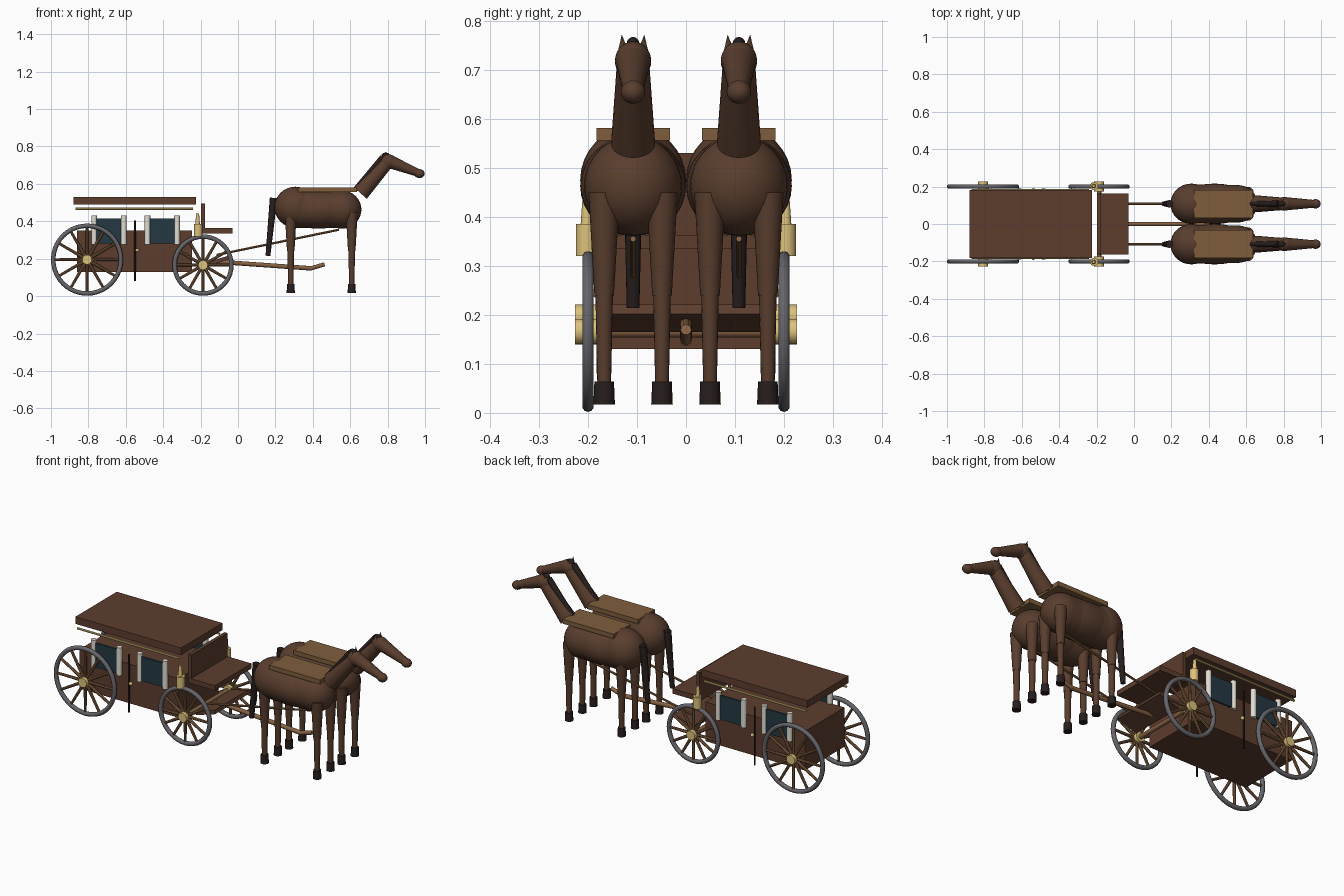
import bpy
import math
from mathutils import Vector

cube = bpy.data.objects.get("Cube")
if cube:
    bpy.data.objects.remove(cube, do_unlink=True)


def material(name, rgb):
    m = bpy.data.materials.new(name)
    m.use_nodes = True
    color = (*rgb, 1)
    m.diffuse_color = color
    m.node_tree.nodes["Principled BSDF"].inputs["Base Color"].default_value = color
    return m


COACH = material("coach brown", (.11, .047, .027))
HORSE = material("horse brown", (.1, .047, .027))
BLACK = material("mane black", (.02, .013, .012))
WOOD = material("light wood", (.24, .12, .055))
BLANKET = material("blanket tan", (.21, .11, .045))
GOLD = material("brass", (.72, .54, .2))
IRON = material("iron grey", (.13, .13, .145))
CREAM = material("curtain cream", (.75, .73, .65))
GLASS = material("dark glass", (.018, .04, .055))


def finish(name, mat, smooth=True):
    ob = bpy.context.object
    ob.name = name
    ob.data.materials.append(mat)
    if smooth:
        bpy.ops.object.shade_smooth_by_angle(angle=math.radians(40))
    return ob


def box(name, mat, lo, hi, tilt=0):
    lo, hi = Vector(lo), Vector(hi)
    bpy.ops.mesh.primitive_cube_add(size=1, location=(lo + hi) / 2, rotation=(0, tilt, 0))
    bpy.context.object.scale = hi - lo
    return finish(name, mat, False)


def rod(name, mat, a, b, r1, r2=None, sides=16):
    """Straight, optionally tapered, bar from a to b."""
    a, b = Vector(a), Vector(b)
    d = b - a
    bpy.ops.mesh.primitive_cone_add(vertices=sides, radius1=r1, radius2=r1 if r2 is None else r2,
                                    depth=d.length, location=(a + b) / 2,
                                    rotation=d.to_track_quat('Z', 'Y').to_euler())
    return finish(name, mat)


def ball(name, mat, center, radii):
    bpy.ops.mesh.primitive_uv_sphere_add(segments=32, ring_count=16, radius=1, location=center)
    bpy.context.object.scale = radii
    return finish(name, mat)


def wheel(name, x, y, z, radius):
    tire = .012
    bpy.ops.mesh.primitive_torus_add(major_radius=radius - tire, minor_radius=tire,
                                     major_segments=40, minor_segments=10,
                                     location=(x, y, z), rotation=(math.pi / 2, 0, 0))
    finish(name + "_tire", IRON)
    for i in range(12):
        a = i * math.tau / 12
        tip = (x + math.cos(a) * (radius - tire), y, z + math.sin(a) * (radius - tire))
        rod(name + "_spoke", WOOD, (x, y, z), tip, .009, .007, 8)
    rod(name + "_hub", GOLD, (x, y - .027, z), (x, y + .027, z), .026)


# Coach body, roof and driver's place
box("coach_body", COACH, (-.86, -.175, .13), (-.245, .175, .35))
box("roof", COACH, (-.88, -.183, .49), (-.225, .183, .53))
box("seat_back", COACH, (-.197, -.16, .335), (-.177, .16, .495))
box("seat", COACH, (-.195, -.163, .335), (-.03, .163, .363))
box("footboard", COACH, (-.155, -.16, .183), (-.03, .16, .203), -.3)

# Both sides of the coach
for side, s in (("left", 1), ("right", -1)):
    rod(side + "_roof_rail", GOLD, (-.87, s * .18, .467), (-.24, s * .18, .467), .006, sides=8)
    rod(side + "_door_strip", BLACK, (-.551, s * .178, .08), (-.551, s * .178, .405), .005, sides=8)
    ball(side + "_door_handle", GOLD, (-.538, s * .182, .245), (.01, .01, .01))
    for x in (-.69, -.405):
        box(side + "_window", GLASS, (x - .068, s * .178 - .006, .28), (x + .068, s * .178 + .006, .415))
        for e in (-1, 1):
            rod(side + "_curtain", CREAM, (x + e * .079, s * .178, .275),
                (x + e * .079, s * .178, .432), .015)
    rod(side + "_lamp", GOLD, (-.213, s * .203, .32), (-.213, s * .203, .385), .022)
    rod(side + "_lamp_chimney", GOLD, (-.216, s * .203, .385), (-.216, s * .203, .442), .012, .008)
    wheel(side + "_rear_wheel", -.807, s * .2, .195, .193)
    wheel(side + "_front_wheel", -.187, s * .2, .166, .164)
    rod(side + "_trace", WOOD, (-.115, s * .108, .22), (.54, s * .108, .355), .006, sides=8)
for x, z in ((-.807, .195), (-.187, .166)):
    rod("axle", WOOD, (x, -.2, z), (x, .2, z), .012)

# Draft pole with its raised tip
rod("draft_pole", WOOD, (-.13, 0, .185), (.395, 0, .148), .012)
rod("pole_tip", WOOD, (.385, 0, .147), (.463, 0, .17), .011)


def horse(name, y):
    # Body
    ball(name + "_rump", HORSE, (.307, y, .475), (.112, .108, .11))
    ball(name + "_chest", HORSE, (.555, y, .463), (.105, .1, .102))
    ball(name + "_barrel", HORSE, (.43, y, .463), (.21, .108, .102))
    rod(name + "_trunk", HORSE, (.307, y, .468), (.555, y, .463), .104, .1, 32)
    box(name + "_blanket", BLANKET, (.32, y - .075, .556), (.637, y + .075, .581))
    # Neck, head and ears
    rod(name + "_neck", HORSE, (.655, y, .55), (.8, y, .715), .045, .033, 24)
    ball(name + "_skull", HORSE, (.805, y, .718), (.045, .037, .04))
    rod(name + "_face", HORSE, (.805, y, .722), (.97, y, .656), .036, .02, 24)
    ball(name + "_muzzle", HORSE, (.97, y, .655), (.028, .025, .024))
    for e in (-1, 1):
        rod(name + "_ear", HORSE, (.795, y + e * .02, .735), (.79, y + e * .023, .772), .012, 0)
    # Mane and tail
    rod(name + "_mane", BLACK, (.628, y, .57), (.775, y, .742), .014, .017)
    ball(name + "_forelock", BLACK, (.79, y, .753), (.022, .013, .014))
    rod(name + "_tail", BLACK, (.19, y, .525), (.16, y, .215), .02, .013)
    # Legs
    for x in (.282, .608):
        for e in (-1, 1):
            w = y + e * .059
            rod(name + "_upper_leg", HORSE, (x, w, .45), (x, w, .24), .032, .02)
            rod(name + "_lower_leg", HORSE, (x, w, .245), (x, w, .06), .018, .014)
            rod(name + "_hoof", BLACK, (x, w, .017), (x, w, .064), .022, .02)


horse("left_horse", .108)
horse("right_horse", -.108)
